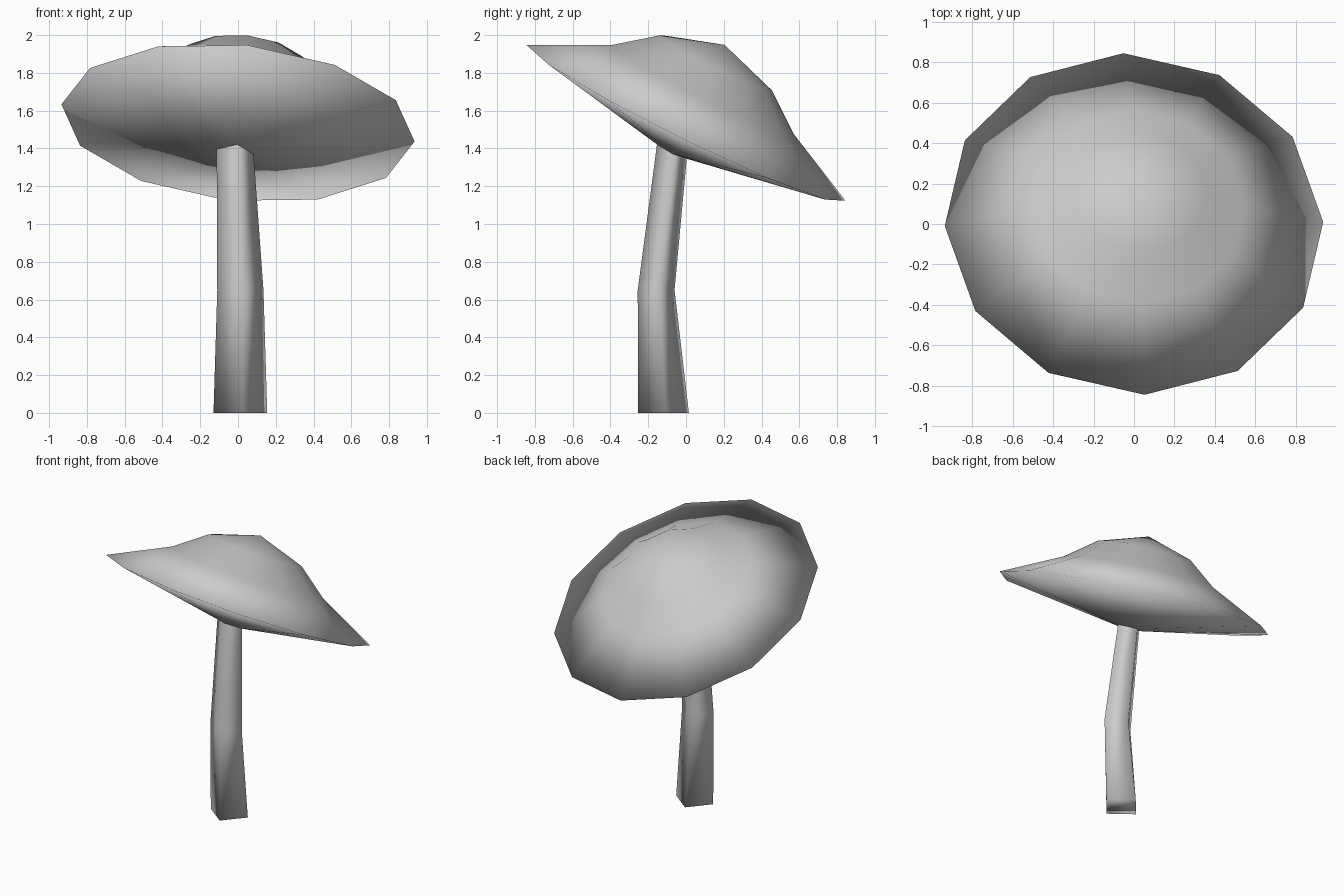
import bpy, bmesh
from math import cos, sin, radians, tau
from mathutils import Matrix, Vector

old = bpy.data.objects.get("Cube")
if old:
    bpy.data.objects.remove(old, do_unlink=True)

GREY = (0.6, 0.6, 0.6, 1.0)
material = bpy.data.materials.new("plain_grey")
material.use_nodes = True
material.diffuse_color = GREY
material.node_tree.nodes["Principled BSDF"].inputs["Base Color"].default_value = GREY

# The cap leans backwards and slightly sideways
CAP_CENTRE = Vector((0, 0, 1.535))
CAP_AXIS = Vector((0.1, 0.494, 1)).normalized()
TILT = Matrix.Translation(CAP_CENTRE) @ Vector((0, 0, 1)).rotation_difference(CAP_AXIS).to_matrix().to_4x4()


def ring(bm, sides, rx, ry, turn, matrix):
    """Add a loop of vertices and the edges between them."""
    verts = []
    for i in range(sides):
        a = tau * i / sides + radians(turn)
        verts.append(bm.verts.new(matrix @ Vector((rx * cos(a), ry * sin(a), 0))))
    return verts, [bm.edges.new((verts[i], verts[(i + 1) % sides])) for i in range(sides)]


def skin(bm, lower, upper):
    bmesh.ops.bridge_loops(bm, edges=lower[1] + upper[1])


def finish(bm, name):
    bmesh.ops.recalc_face_normals(bm, faces=bm.faces)
    mesh = bpy.data.meshes.new(name)
    bm.to_mesh(mesh)
    bm.free()
    mesh.materials.append(material)
    mesh.shade_smooth()
    bpy.context.collection.objects.link(bpy.data.objects.new(name, mesh))


def neck(bm):
    """Square opening where the stem meets the underside of the cap."""
    return ring(bm, 4, 0.099, 0.088, 6, TILT @ Matrix.Translation((0, 0, -0.17)))


# Cap: conical underside, wide brim and domed crown
bm = bmesh.new()
loops = [neck(bm)]
for radius, height in ((0.94, 0), (0.535, 0.2), (0.332, 0.356)):
    loops.append(ring(bm, 12, radius, radius, 2, TILT @ Matrix.Translation((0, 0, height))))
for lower, upper in zip(loops, loops[1:]):
    skin(bm, lower, upper)
peak = bm.verts.new(TILT @ Vector((0, 0, 0.463)))
for edge in loops[-1][1]:
    bm.faces.new((*edge.verts, peak))
finish(bm, "cap")

# Stem: four-sided, bent at the middle
bm = bmesh.new()
base = ring(bm, 4, 0.143, 0.136, 6, Matrix.Translation((0.0125, -0.12, 0)))
bend = ring(bm, 4, 0.123, 0.098, 6, Matrix.Translation((0.0125, -0.158, 0.65)))
top = neck(bm)
skin(bm, base, bend)
skin(bm, bend, top)
bm.faces.new(base[0])
finish(bm, "stem")
